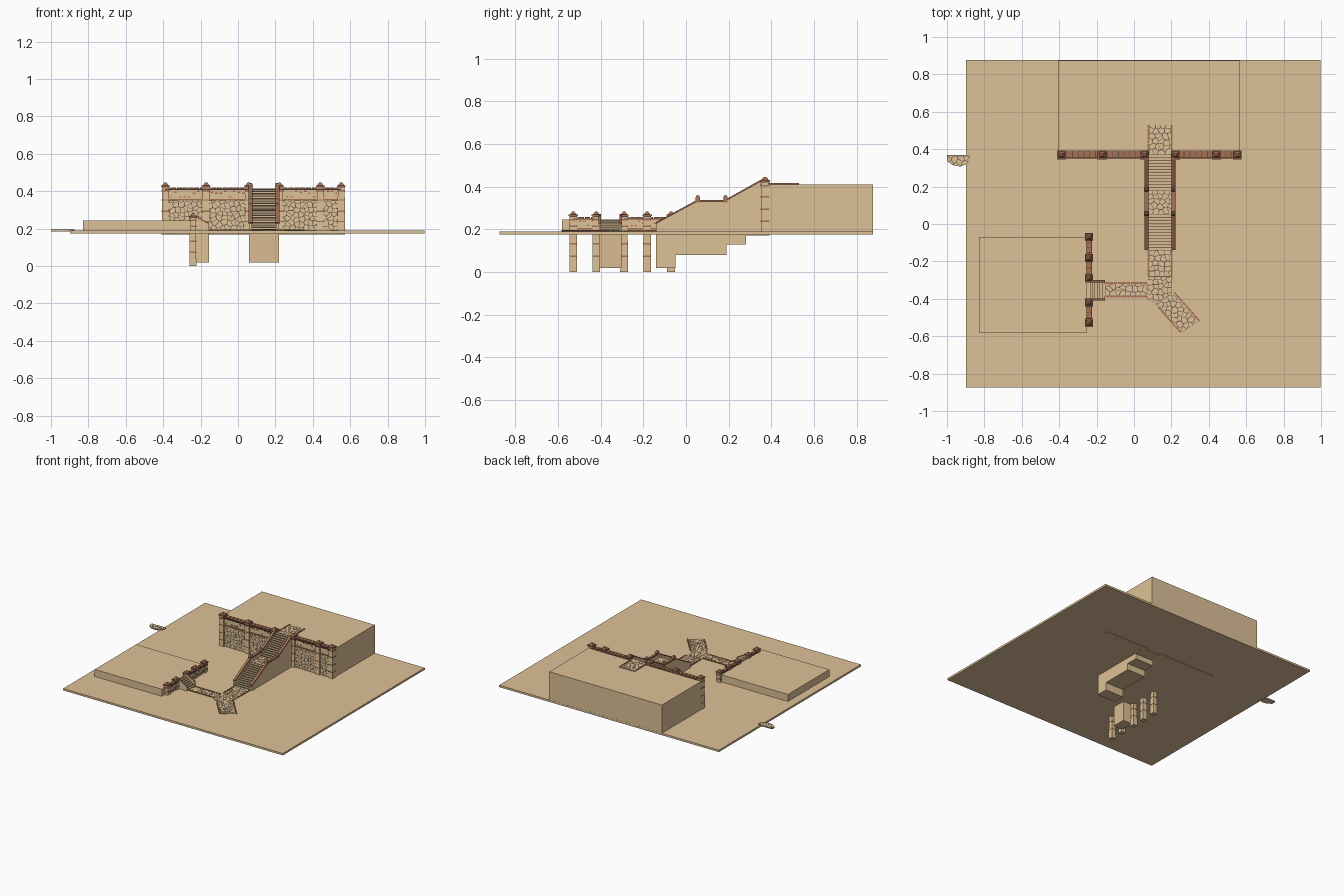
import bpy, bmesh, math, random
from mathutils import Vector

if "Cube" in bpy.data.objects:
    bpy.data.objects.remove(bpy.data.objects["Cube"])

random.seed(7)
MATS = {}
for name, col in {"sand": (0.73, 0.535, 0.31), "stone": (0.74, 0.53, 0.315),
                  "brick": (0.38, 0.165, 0.095), "grout": (0.15, 0.115, 0.075),
                  "dark_coping": (0.14, 0.065, 0.04), "step_sand": (0.70, 0.50, 0.285)}.items():
    m = bpy.data.materials.new(name)
    m.diffuse_color = (*col, 1)
    m.use_nodes = True
    m.node_tree.nodes["Principled BSDF"].inputs["Base Color"].default_value = m.diffuse_color
    MATS[name] = m
SLOT = {n: i for i, n in enumerate(MATS)}

# axis maps: 2D profile (u, v) extruded along w
XY = lambda u, v, w: (u, v, w)
XZ = lambda u, v, w: (u, w, v)
YZ = lambda u, v, w: (w, u, v)


def finish(bm, name):
    bmesh.ops.recalc_face_normals(bm, faces=bm.faces)
    me = bpy.data.meshes.new(name)
    bm.to_mesh(me)
    bm.free()
    for m in MATS.values():
        me.materials.append(m)
    bpy.context.collection.objects.link(bpy.data.objects.new(name, me))


def prism(bm, pts, frame, a, b, mat, top=1.0):
    c = sum((Vector(p) for p in pts), Vector((0, 0))) / len(pts)
    lo = [bm.verts.new(frame(u, v, a)) for u, v in pts]
    hi = [bm.verts.new(frame(*(c + (Vector(p) - c) * top), b)) for p in pts]
    n = len(pts)
    faces = [bm.faces.new(lo[::-1]), bm.faces.new(hi)]
    faces += [bm.faces.new((lo[i], lo[(i + 1) % n], hi[(i + 1) % n], hi[i])) for i in range(n)]
    for f in faces:
        f.material_index = SLOT[mat]


def rect(u0, u1, v0, v1):
    return [(u0, v0), (u1, v0), (u1, v1), (u0, v1)]


def box(bm, x0, x1, y0, y1, z0, z1, mat, top=1.0):
    prism(bm, rect(x0, x1, y0, y1), XY, z0, z1, mat, top)


def clip(poly, mid, nrm):
    out = []
    for i, p in enumerate(poly):
        q = poly[(i + 1) % len(poly)]
        dp, dq = (p - mid).dot(nrm), (q - mid).dot(nrm)
        if dp <= 0:
            out.append(p)
        if dp * dq < 0:
            out.append(p + (q - p) * (dp / (dp - dq)))
    return out


def cobbles(bm, region, frame, w, out, cell):
    """Irregular stones over a dark joint plate, filling a convex region."""
    prism(bm, region, frame, w, w + out * 0.6, "grout")
    region = [Vector(p) for p in region]
    u0, v0 = (min(p[k] for p in region) for k in (0, 1))
    u1, v1 = (max(p[k] for p in region) for k in (0, 1))
    seeds = []
    for i in range(int((u1 - u0) / cell) + 1):
        for j in range(int((v1 - v0) / cell) + 1):
            seeds.append(Vector((u0 + (i + random.uniform(.1, .9)) * cell,
                                 v0 + (j + random.uniform(.1, .9)) * cell)))
    for s in seeds:
        poly = region
        for t in seeds:
            if t is not s and (t - s).length < cell * 3.5 and len(poly) > 2:
                poly = clip(poly, (s + t) / 2, t - s)
        if len(poly) < 3:
            continue
        c = sum(poly, Vector((0, 0))) / len(poly)
        if max((p - c).length for p in poly) > cell * 0.25:
            prism(bm, [c + (p - c) * 0.86 for p in poly], frame, w + out * 0.6, w + out, "stone")


def brick_row(bm, p, q, wid, z0, z1, n):
    p, q = Vector(p), Vector(q)
    d = (q - p) / n
    s = Vector((-d.y, d.x)).normalized() * wid / 2
    for i in range(n):
        a, b = p + d * (i + .06), p + d * (i + .94)
        prism(bm, [a - s, b - s, b + s, a + s], XY, z0, z1, "brick")


def pillar(bm, x, y, r, z0, z1, bands):
    """Square post with brick bands, a stepped cap and a small pyramid."""
    box(bm, x - r, x + r, y - r, y + r, z0, z1, "sand", 0.92)
    for z in bands:
        k = r * 1.03
        box(bm, x - k, x + k, y - k, y + k, z, z + .007, "brick")
    for k, h0, h1, m, t in ((1.0, 0, .005, "dark_coping", 1), (1.2, .005, .012, "brick", 1),
                            (.85, .012, .026, "brick", .35)):
        box(bm, x - r * k, x + r * k, y - r * k, y + r * k, z1 + h0, z1 + h1, m, t)


# ground and raised terraces
bm = bmesh.new()
box(bm, -.897, .998, -.873, .876, .175, .19, "sand")
finish(bm, "ground_slab")
bm = bmesh.new()
box(bm, -.405, .567, .37, .875, .18, .41, "sand")
finish(bm, "high_terrace")
bm = bmesh.new()
box(bm, -.83, -.25, -.58, -.07, .18, .245, "sand")
finish(bm, "low_terrace")

# high retaining wall: stone field, brick course, plaster band, coping
for side, x0, x1 in (("left", -.39, .07), ("right", .205, .55)):
    bm = bmesh.new()
    box(bm, x0, x1, .362, .388, .17, .409, "sand")
    cobbles(bm, rect(x0, x1, .19, .35), lambda u, v, w: (u, -w, v), -.362, .004, .025)
    box(bm, x0, x1, .355, .364, .35, .358, "brick")
    box(bm, x0, x1, .350, .392, .408, .414, "dark_coping")
    brick_row(bm, (x0, .374), (x1, .374), .034, .414, .421, int((x1 - x0) / .03))
    for i in range(int((x1 - x0) / .024)):
        x = x0 + .012 + i * .024
        z = random.choice((.366, .386, .392, .396))
        box(bm, x - .009, x + random.uniform(0, .009), .359, .363, z, z + .007, "brick")
    finish(bm, "high_wall_" + side)
bm = bmesh.new()
for x in (-.388, -.17, .057, .222, .44, .552):
    pillar(bm, x, .37, .02, .17, .42, (.235, .29, .35, .4))
finish(bm, "high_wall_pillars")


def steps(u0, z0, u1, z1, n):
    du, dz = (u1 - u0) / n, (z1 - z0) / n
    return [(u0, z0)] + [p for i in range(n) for p in ((u0 + i * du, z0 + (i + 1) * dz),
                                                       (u0 + (i + 1) * du, z0 + (i + 1) * dz))]


def riser_plates(bm, u0, z0, u1, z1, n, frame, a, b):
    """Thin dark plates on the risers, below each tread edge."""
    du, dz = (u1 - u0) / n, (z1 - z0) / n
    e = math.copysign(.001, du)
    for i in range(n):
        u, z = u0 + i * du, z0 + (i + 1) * dz
        prism(bm, rect(*sorted((u - e, u + e)), z - .005, z - .0005), frame, a, b, "grout")


# main stair: two flights with a cobbled landing, stepped foundation
under = [(.37, .17), (.28, .17), (.28, .13), (.19, .13), (.19, .08), (-.05, .08), (-.05, .02), (-.14, .02)]
flights = ((-.14, .19, .05, .30), (.18, .30, .37, .41))
bm = bmesh.new()
prism(bm, under + steps(*flights[0], 12) + steps(*flights[1], 12), YZ, .07, .206, "step_sand")
for fl in flights:
    riser_plates(bm, *fl, 12, YZ, .075, .203)
cobbles(bm, rect(.075, .203, .052, .178), XY, .30, .004, .028)
finish(bm, "main_stair")

# parapets with sloping brick coping and small posts
rail = [(-.14, .225), (.05, .328), (.18, .328), (.37, .434)]
bm = bmesh.new()
for x0 in (.059, .203):
    prism(bm, under + rail, YZ, x0, x0 + .015, "sand")
    for (ya, za), (yb, zb) in zip(rail, rail[1:]):
        for lo, hi, k, m in ((0, .005, .003, "dark_coping"), (.005, .009, .002, "brick")):
            prism(bm, [(ya, za + lo), (yb, zb + lo), (yb, zb + hi), (ya, za + hi)], YZ,
                  x0 - k, x0 + .015 + k, m)
    for y in (.055, .185):
        box(bm, x0 - .004, x0 + .019, y - .01, y + .01, .325, .347, "brick")
        box(bm, x0 - .005, x0 + .020, y - .012, y + .012, .347, .360, "brick", .35)
finish(bm, "main_stair_parapets")

# side stair climbing toward the low terrace
bm = bmesh.new()
fl = (-.155, .19, -.235, .245)
prism(bm, [(-.235, .02), (-.155, .02)] + steps(*fl, 6), XZ, -.40, -.31, "step_sand")
riser_plates(bm, *fl, 6, XZ, -.398, -.312)
for y in (-.408, -.31):
    prism(bm, [(-.235, .02), (-.155, .02), (-.155, .222), (-.235, .265)], XZ, y, y + .008, "sand")
    prism(bm, [(-.155, .222), (-.155, .230), (-.235, .273), (-.235, .265)], XZ, y - .002, y + .010, "brick")
finish(bm, "side_stair")

# low wall with pillars on deep footings
bm = bmesh.new()
for y0, y1 in ((-.53, -.42), (-.29, -.18), (-.18, -.07)):
    box(bm, -.252, -.230, y0, y1, .175, .246, "sand")
    box(bm, -.256, -.224, y0, y1, .246, .251, "dark_coping")
    box(bm, -.231, -.227, y0, y1, .20, .206, "brick")
    brick_row(bm, (-.24, y0), (-.24, y1), .026, .251, .257, 4)
    for i in range(4):
        y = y0 + .03 + i * .018
        z = random.choice((.215, .226, .236))
        box(bm, -.231, -.2275, y, y + .012, z, z + .006, "brick")
finish(bm, "low_wall")
bm = bmesh.new()
for y in (-.528, -.42, -.29, -.182, -.07):
    pillar(bm, -.241, y, .018, 0, .257, (.07, .13, .21, .242))
finish(bm, "low_wall_pillars")

# cobbled paths
bm = bmesh.new()
for region in (rect(.08, .2, -.28, -.14), rect(-.155, .072, -.385, -.318),
               [(.07, -.40), (.12, -.43), (.2, -.365), (.205, -.282), (.075, -.282)],
               [(.12, -.43), (.26, -.58), (.34, -.52), (.2, -.365)]):
    cobbles(bm, region, XY, .19, .004, .028)
cobbles(bm, rect(.08, .2, .37, .53), XY, .41, .004, .028)
finish(bm, "cobbled_paths")

# brick edging along the paths
bm = bmesh.new()
for p, q, n, z in (((.076, -.28), (.076, -.14), 7, .19), ((.202, -.28), (.202, -.14), 7, .19),
                   ((-.155, -.388), (.07, -.388), 10, .19), ((-.155, -.315), (.07, -.315), 10, .19),
                   ((.215, -.365), (.352, -.52), 9, .19), ((.13, -.445), (.25, -.58), 8, .19),
                   ((.076, .39), (.076, .53), 7, .41), ((.202, .39), (.202, .53), 7, .41)):
    brick_row(bm, p, q, .009, z, z + .006, n)
finish(bm, "path_edging")

# loose paving fragment beyond the slab
bm = bmesh.new()
patch = [(-1, .368), (-1, .337), (-.97, .315), (-.93, .307), (-.895, .32), (-.875, .345), (-.878, .368)]
prism(bm, patch, XY, .186, .192, "sand")
cobbles(bm, patch, XY, .192, .004, .028)
finish(bm, "paving_fragment")
